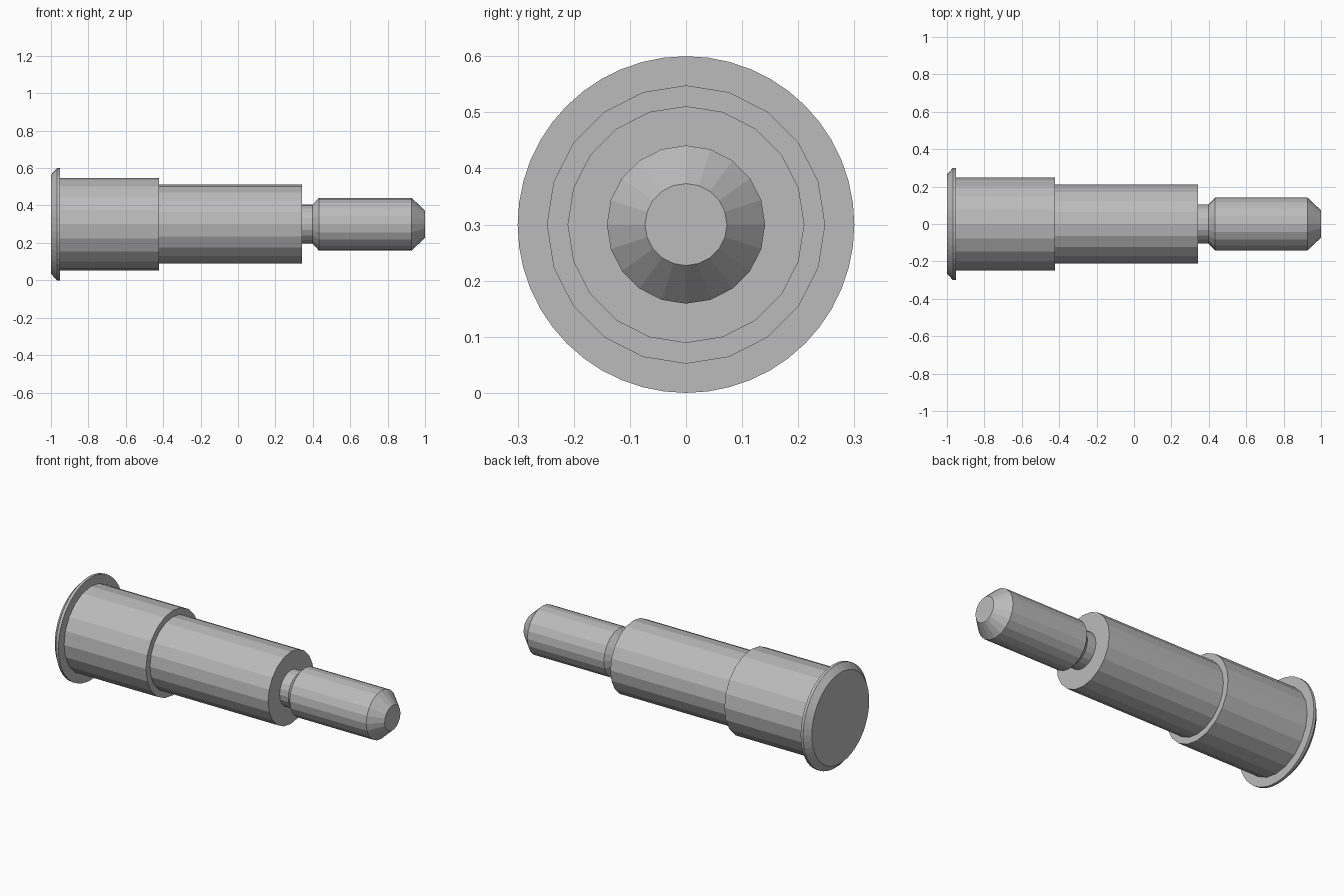
import bpy, bmesh, math

if "Cube" in bpy.data.objects:
    bpy.data.objects.remove(bpy.data.objects["Cube"])

AXIS_Z = 0.3

steel = bpy.data.materials.new("steel_grey")
steel.diffuse_color = (0.5, 0.5, 0.5, 1)
steel.use_nodes = True
steel.node_tree.nodes["Principled BSDF"].inputs["Base Color"].default_value = steel.diffuse_color


def turned(name, profile, sides):
    """Solid of revolution about the x axis from (x, radius) pairs, capped at both ends."""
    bm = bmesh.new()
    rings = []
    for x, r in profile:
        ring = []
        for i in range(sides):
            a = 2 * math.pi * i / sides
            ring.append(bm.verts.new((x, r * math.sin(a), AXIS_Z + r * math.cos(a))))
        rings.append(ring)
    for a, b in zip(rings, rings[1:]):
        for i in range(sides):
            j = (i + 1) % sides
            bm.faces.new((a[i], a[j], b[j], b[i]))
    bm.faces.new(rings[0])
    bm.faces.new(rings[-1])
    bmesh.ops.recalc_face_normals(bm, faces=bm.faces)
    mesh = bpy.data.meshes.new(name)
    bm.to_mesh(mesh)
    bm.free()
    mesh.materials.append(steel)
    obj = bpy.data.objects.new(name, mesh)
    bpy.context.collection.objects.link(obj)


# Bevelled flange at the left end
turned("flange", [(-1, 0.265), (-0.968, 0.3), (-0.952, 0.3)], 48)
# Wide shoulder and main shank
turned("shoulder", [(-0.952, 0.248), (-0.422, 0.248)], 20)
turned("shank", [(-0.422, 0.211), (0.342, 0.211)], 20)
# Undercut neck running into the chamfered tip
turned("neck_and_tip", [(0.342, 0.104), (0.398, 0.104), (0.433, 0.141),
                        (0.928, 0.141), (1, 0.073)], 20)
